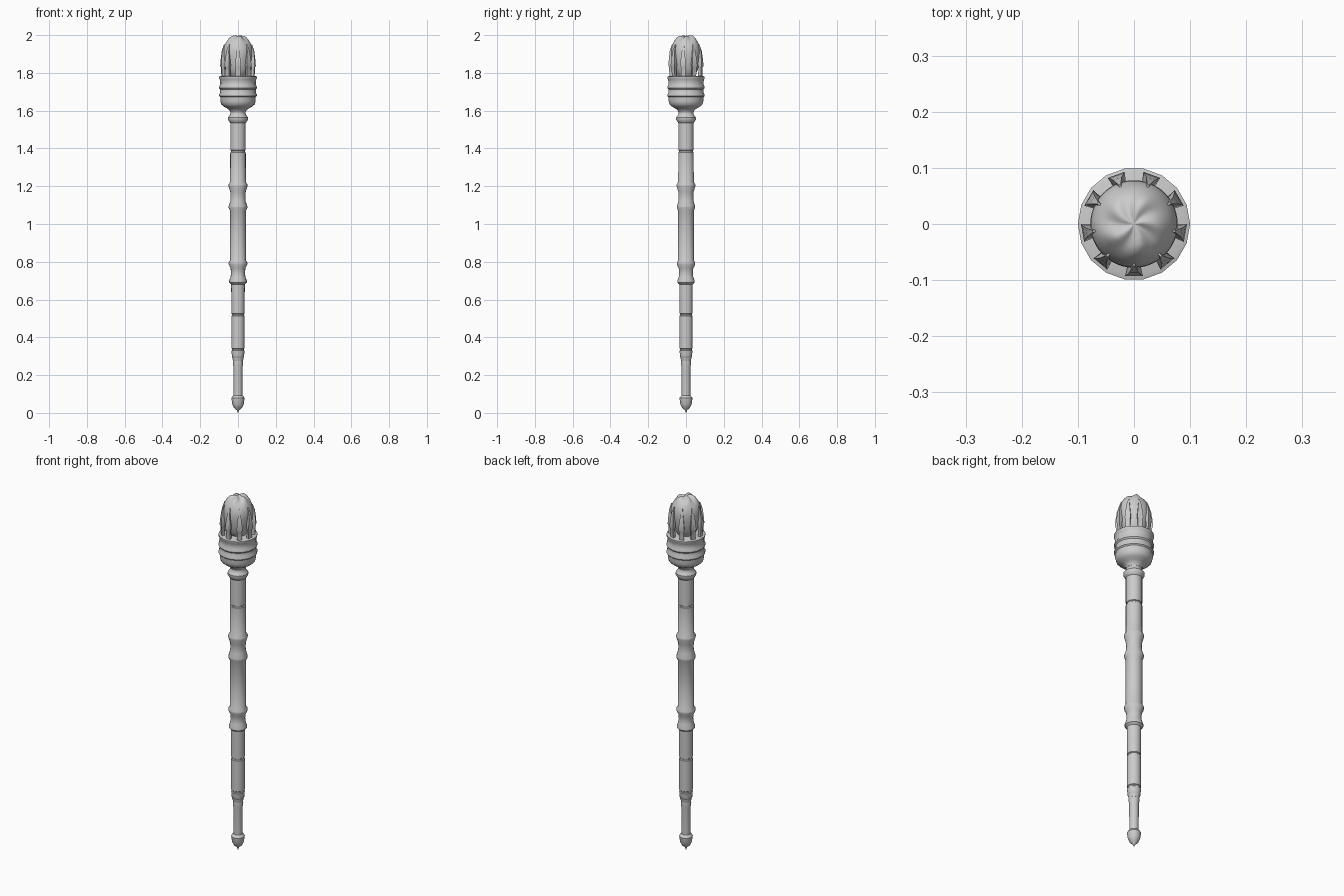
import bpy, bmesh
from math import sin, cos, pi, radians


def finish(name, bm, angle=35):
    bmesh.ops.recalc_face_normals(bm, faces=bm.faces)
    me = bpy.data.meshes.new(name)
    bm.to_mesh(me)
    bm.free()
    ob = bpy.data.objects.new(name, me)
    bpy.context.collection.objects.link(ob)
    bpy.ops.object.select_all(action='DESELECT')
    ob.select_set(True)
    bpy.context.view_layer.objects.active = ob
    bpy.ops.object.shade_smooth_by_angle(angle=radians(angle))
    return ob


def lathe(name, profile, n=18, warp=None):
    """Revolve (radius, z) points; the ends are closed to the axis."""
    bm = bmesh.new()
    rings = []
    for r, z in profile:
        ring = []
        for i in range(n):
            a = 2 * pi * i / n
            rr, zz = warp(r, z, a) if warp else (r, z)
            ring.append(bm.verts.new((rr * cos(a), rr * sin(a), zz)))
        rings.append(ring)
    for lo, hi in zip(rings, rings[1:]):
        for i in range(n):
            j = (i + 1) % n
            bm.faces.new((lo[i], lo[j], hi[j], hi[i]))
    bm.faces.new(rings[0])
    bm.faces.new(rings[-1])
    return finish(name, bm)


def groove(z, r):
    return [(r, z - .006), (r - .004, z - .003), (r - .004, z + .003), (r, z + .006)]


# Pointed foot and thin lower stem
lathe("tip", [(.001, 0), (.006, .014), (.021, .026), (.03, .045), (.034, .07),
              (.035, .078), (.031, .085), (.024, .092)])
lathe("lower_stem", [(.023, .085), (.024, .24), (.027, .262), (.025, .285), (.033, .298)])

# Main shaft with grooves and two flared grips
shaft = [(.026, .275), (.032, .3), (.034, .32)] + groove(.335, .035) + groove(.52, .035)
shaft += [(.036, .68), (.047, .69), (.047, .70), (.039, .72), (.037, .74), (.039, .765),
          (.049, .785), (.049, .797), (.042, .808), (.042, 1.07),
          (.049, 1.085), (.049, 1.095), (.041, 1.12), (.039, 1.145), (.041, 1.17),
          (.05, 1.2), (.05, 1.21), (.042, 1.222)]
shaft += groove(1.385, .041)
shaft += [(.041, 1.535), (.045, 1.54), (.053, 1.552), (.053, 1.564), (.042, 1.578), (.039, 1.59),
          (.042, 1.605)]
lathe("shaft", shaft)

# Ribbed cup
lathe("cup", [(.04, 1.59), (.045, 1.602), (.058, 1.612), (.076, 1.622), (.089, 1.634),
              (.093, 1.65), (.094, 1.672), (.1, 1.678), (.1, 1.686), (.094, 1.696),
              (.094, 1.712), (.1, 1.719), (.1, 1.727), (.094, 1.737),
              (.096, 1.765), (.1, 1.771), (.1, 1.78), (.092, 1.783)])


# Egg-shaped flame with a swirled top
def swirl(r, z, a):
    k = max(0, (z - 1.88) / .12)
    f = sin(5 * a + 45 * r) + .5 * sin(2 * a - 20 * r)
    w = k * min(1, r / .035)
    return r * (1 + .03 * f * w * (1 - r / .1)), z + .0055 * f * w * min(1, (.08 - r) * 30)


lathe("flame", [(.04, 1.78), (.052, 1.795), (.062, 1.815), (.069, 1.84), (.075, 1.87),
                (.078, 1.9), (.077, 1.925), (.072, 1.945), (.064, 1.962), (.055, 1.975),
                (.046, 1.984), (.036, 1.99), (.025, 1.993), (.014, 1.995), (.004, 1.995)],
      48, swirl)

# Nine claws: wide foot, tapering blade leaning on the flame
# each section: z, inner radius, outer radius, half width
claw = [(1.778, .07, .087, .012), (1.83, .074, .09, .012), (1.838, .072, .093, .016),
        (1.87, .073, .091, .013), (1.915, .073, .086, .008), (1.95, .067, .075, .002)]
for k in range(9):
    a = radians(-90 + 40 * k)
    bm = bmesh.new()
    secs = []
    for z, r0, r1, w in claw:
        secs.append([bm.verts.new((r * cos(a) - t * sin(a), r * sin(a) + t * cos(a), z))
                     for r, t in ((r0, -w * .7), (r1, -w), (r1, w), (r0, w * .7))])
    for lo, hi in zip(secs, secs[1:]):
        for i in range(4):
            j = (i + 1) % 4
            bm.faces.new((lo[i], lo[j], hi[j], hi[i]))
    bm.faces.new(secs[0])
    bm.faces.new(secs[-1])
    finish(f"claw_{k + 1}", bm)
